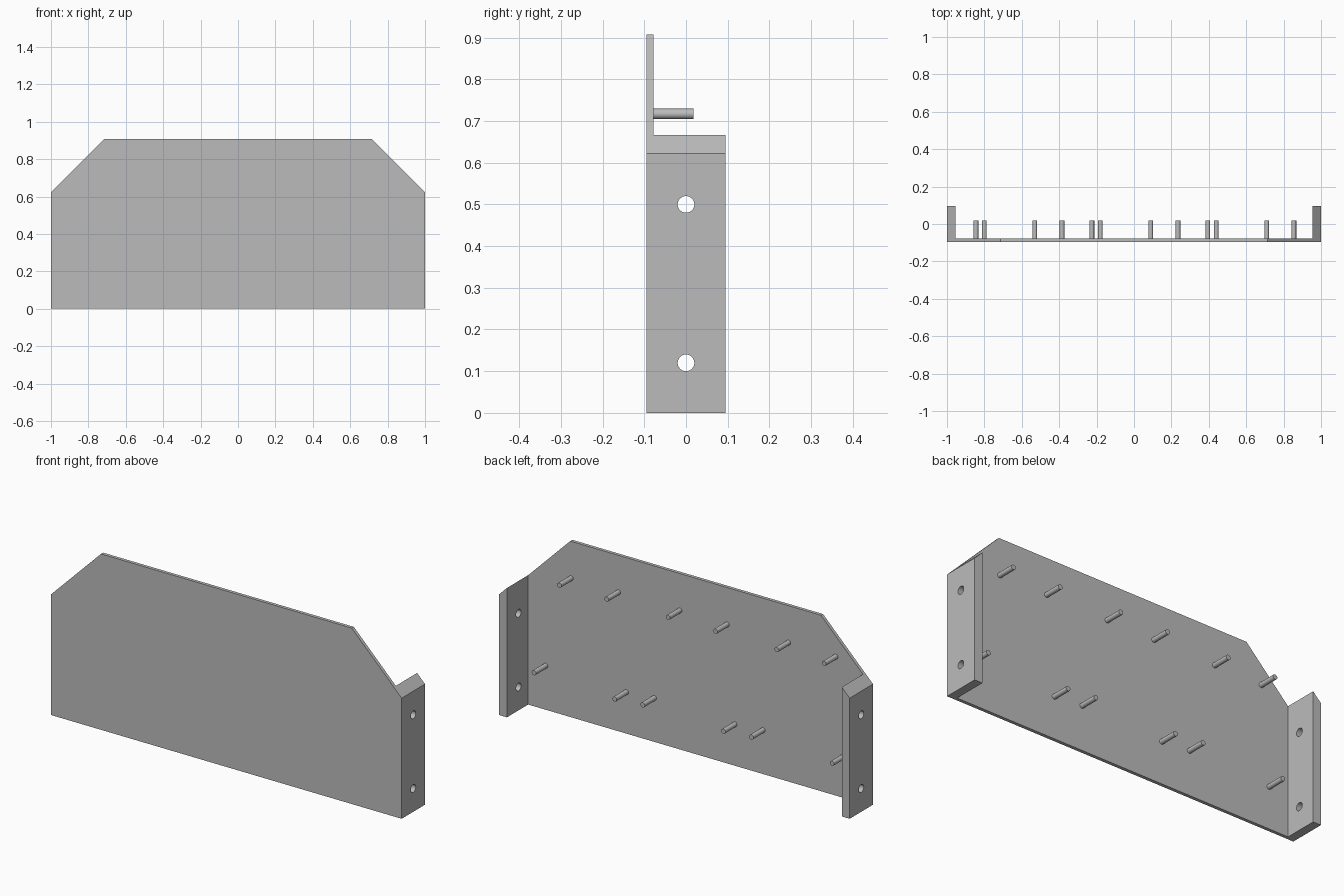
import bpy, bmesh
from mathutils import Vector
from math import pi

cube = bpy.data.objects.get("Cube")
if cube:
    bpy.data.objects.remove(cube, do_unlink=True)

FRONT, BACK, PLATE_BACK = -0.095, 0.095, -0.078
SHOULDER, TOP, TOP_HALF = 0.622, 0.907, 0.715
FLANGE_IN, FLANGE_TOP = 0.955, 0.667

grey = bpy.data.materials.new("plain grey")
grey.use_nodes = True
colour = (0.5, 0.5, 0.5, 1)
grey.diffuse_color = colour
grey.node_tree.nodes["Principled BSDF"].inputs["Base Color"].default_value = colour


def prism(name, outline, y0, y1):
    """Extrude an x-z outline from y0 to y1."""
    bm = bmesh.new()
    face = bm.faces.new([bm.verts.new((x, y0, z)) for x, z in outline])
    new = bmesh.ops.extrude_face_region(bm, geom=[face])["geom"]
    verts = [v for v in new if isinstance(v, bmesh.types.BMVert)]
    bmesh.ops.translate(bm, verts=verts, vec=Vector((0, y1 - y0, 0)))
    bmesh.ops.recalc_face_normals(bm, faces=bm.faces)
    mesh = bpy.data.meshes.new(name)
    bm.to_mesh(mesh)
    bm.free()
    mesh.materials.append(grey)
    obj = bpy.data.objects.new(name, mesh)
    bpy.context.collection.objects.link(obj)
    return obj


def cylinder(name, radius, depth, location, rotation):
    bpy.ops.mesh.primitive_cylinder_add(vertices=32, radius=radius, depth=depth,
                                        location=location, rotation=rotation)
    obj = bpy.context.object
    obj.name = name
    obj.data.materials.append(grey)
    return obj


def smooth(obj):
    bpy.ops.object.select_all(action="DESELECT")
    obj.select_set(True)
    bpy.context.view_layer.objects.active = obj
    bpy.ops.object.shade_smooth_by_angle()


# Main panel with clipped upper corners
prism("panel", [(-1, 0), (1, 0), (1, SHOULDER), (TOP_HALF, TOP),
                (-TOP_HALF, TOP), (-1, SHOULDER)], FRONT, PLATE_BACK)

# Side flanges with sloped tops and two screw holes each
for side, label in ((1, "left"), (-1, "right")):
    outline = [(side * x, z) for x, z in
               ((FLANGE_IN, 0), (1, 0), (1, SHOULDER), (FLANGE_IN, FLANGE_TOP))]
    flange = prism(label + "_flange", outline, PLATE_BACK, BACK)
    for z in (0.12, 0.5):
        cutter = cylinder("hole_cutter", 0.02, 0.2, (side, 0, z), (0, pi / 2, 0))
        cutter.hide_render = True
        cut = flange.modifiers.new("screw_hole", "BOOLEAN")
        cut.operation = "DIFFERENCE"
        cut.solver = "EXACT"
        cut.object = cutter
        bpy.context.view_layer.objects.active = flange
        bpy.ops.object.modifier_apply(modifier=cut.name)
        bpy.data.objects.remove(cutter, do_unlink=True)
    smooth(flange)

# Three repeated groups of four mounting pins on the back
PIN_START, PIN_END = PLATE_BACK - 0.005, 0.018
for group in range(3):
    shift = -0.62 * group
    for i, (x, z) in enumerate(((0.71, 0.717), (0.44, 0.717),
                                (0.855, 0.227), (0.395, 0.214))):
        pin = cylinder(f"pin_{group + 1}_{i + 1}", 0.0125, PIN_END - PIN_START,
                       (x + shift, (PIN_START + PIN_END) / 2, z), (pi / 2, 0, 0))
        smooth(pin)
